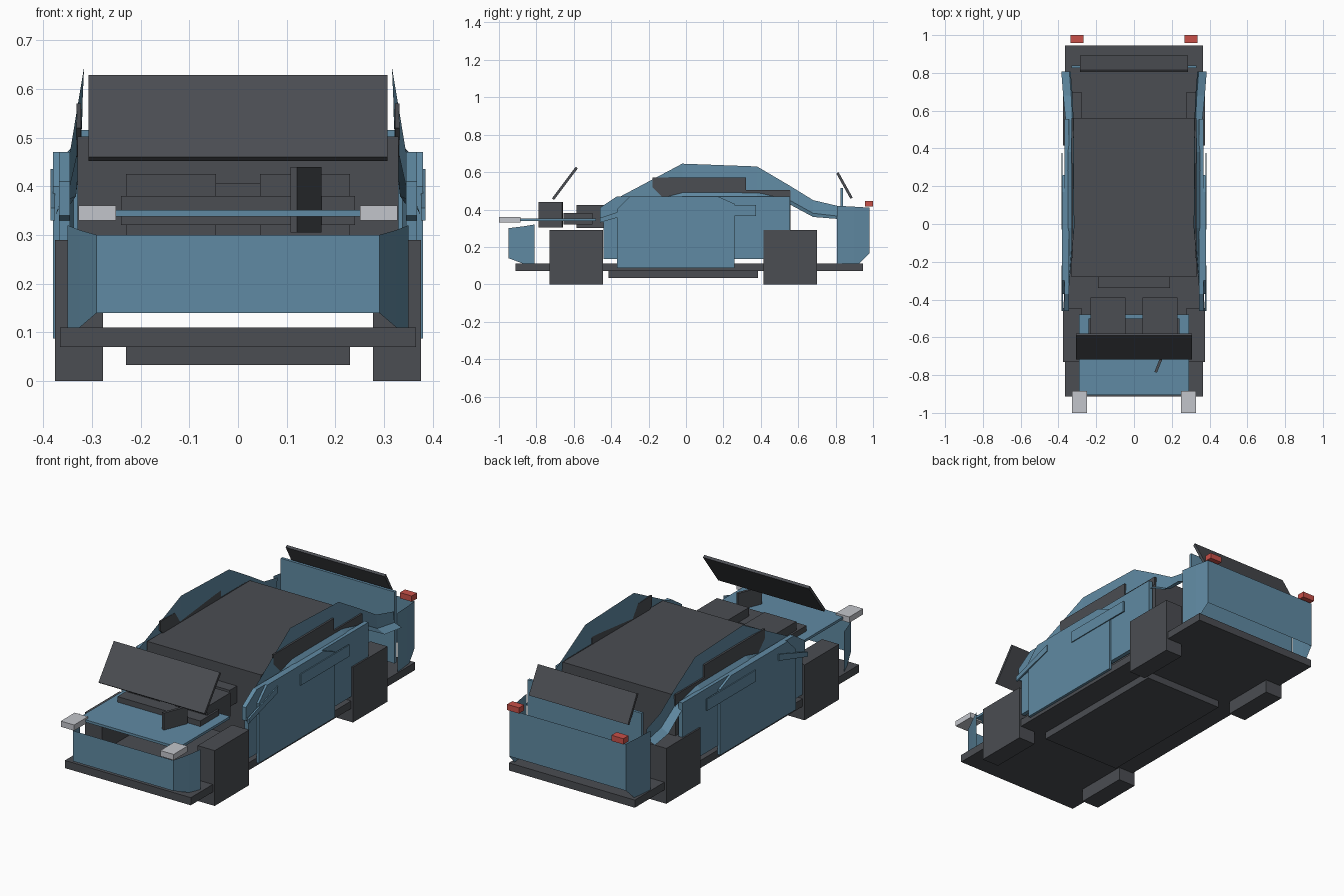
import bpy, bmesh, math
from mathutils import Matrix

if "Cube" in bpy.data.objects:
    bpy.data.objects.remove(bpy.data.objects["Cube"])


def material(name, rgb):
    m = bpy.data.materials.new(name)
    m.diffuse_color = (*rgb, 1)
    m.use_nodes = True
    m.node_tree.nodes["Principled BSDF"].inputs["Base Color"].default_value = m.diffuse_color
    return m


BLUE = material("blue paint", (0.117, 0.254, 0.366))
GREY = material("dark grey", (0.069, 0.074, 0.084))
RED = material("red lamp", (0.578, 0.08, 0.065))
LIGHT = material("pale lamp", (0.545, 0.558, 0.597))


def finish(name, bm, mat):
    me = bpy.data.meshes.new(name)
    bm.to_mesh(me)
    bm.free()
    me.materials.append(mat)
    ob = bpy.data.objects.new(name, me)
    bpy.context.collection.objects.link(ob)
    return ob


def box(name, x, y, z, mat, rot=None):
    """Box from ranges, optionally rotated about its centre."""
    bm = bmesh.new()
    bmesh.ops.create_cube(bm, size=1)
    size = [b - a for a, b in (x, y, z)]
    mid = [(a + b) / 2 for a, b in (x, y, z)]
    m = Matrix.Translation(mid)
    if rot:
        m = m @ Matrix.Rotation(rot[0], 4, rot[1])
    bm.transform(m @ Matrix.Diagonal((*size, 1)))
    return finish(name, bm, mat)


def pair(name, x, y, z, mat):
    box(name + "_right", x, y, z, mat)
    box(name + "_left", (-x[1], -x[0]), y, z, mat)


def strip(name, rows, mat):
    """Sheet lofted through rows of points."""
    bm = bmesh.new()
    grid = [[bm.verts.new(p) for p in row] for row in rows]
    for a, b in zip(grid, grid[1:]):
        for i in range(len(a) - 1):
            bm.faces.new((a[i], b[i], b[i + 1], a[i + 1]))
    bmesh.ops.recalc_face_normals(bm, faces=bm.faces)
    return finish(name, bm, mat)


def plate(name, s, x0, x1, outline, mat):
    """Side panel: a (y, z) outline extruded along x."""
    bm = bmesh.new()
    f = bm.faces.new([bm.verts.new((s * x0, y, z)) for y, z in outline])
    ext = bmesh.ops.extrude_face_region(bm, geom=[f])["geom"]
    verts = [g for g in ext if isinstance(g, bmesh.types.BMVert)]
    bmesh.ops.translate(bm, verts=verts, vec=(s * (x1 - x0), 0, 0))
    bmesh.ops.recalc_face_normals(bm, faces=bm.faces)
    return finish(name, bm, mat)


# Chassis and wheels
box("floor", (-.365, .365), (-.912, .945), (.07, .11), GREY)
box("belly_tray", (-.23, .23), (-.415, .385), (.033, .07), GREY)
pair("front_wheel", (.277, .376), (-.73, -.445), (0, .29), GREY)
pair("rear_wheel", (.277, .376), (.415, .70), (0, .29), GREY)

# Cabin and engine bay
box("cabin", (-.33, .33), (-.28, .56), (.14, .502), GREY)
box("dashboard", (-.19, .19), (-.34, -.28), (.32, .407), GREY)
pair("engine_block", (.045, .23), (-.585, -.39), (.30, .425), GREY)
box("engine_cross_box", (-.24, .24), (-.655, -.5), (.32, .38), GREY)
box("intake_plate", (.133, .147), (-.79, -.655), (.305, .44), GREY,
    (-math.radians(22), 'Z'))

# Bonnet, lamps and tailgate
box("bonnet", (-.29, .29), (-.905, -.48), (.338, .351), BLUE)
pair("headlamp", (.25, .327), (-1, -.885), (.33, .36), LIGHT)
pair("tail_lamp", (.268, .337), (.957, 1), (.415, .445), RED)
box("tailgate", (-.33, .33), (.825, .84), (.14, .515), BLUE)

# Tilted front and rear glass plates
box("front_screen", (-.307, .307), (-.753, -.542), (.533, .547), GREY,
    (math.radians(53), 'X'))
box("rear_screen", (-.287, .287), (.77, .925), (.521, .535), GREY,
    (math.radians(-61), 'X'))

# Wrap-around bumpers: plan stations (x, y, bottom, top), mirrored
bumpers = {
    "front_bumper": [(.35, -.81, .11, .32), (.325, -.87, .11, .31),
                     (.29, -.95, .14, .30)],
    "rear_bumper": [(.36, .807, .095, .42), (.35, .90, .085, .415),
                    (.338, .98, .165, .41)],
}
for name, half in bumpers.items():
    full = half + [(-x, y, a, b) for x, y, a, b in reversed(half)]
    strip(name, [[(x, y, a), (x, y, b)] for x, y, a, b in full], BLUE)

# Body sides
roof_line = [  # y, top z, bottom z, top x, bottom x
    (-.46, .41, .34, .365, .375), (-.35, .47, .36, .345, .368),
    (-.02, .645, .46, .316, .358), (.38, .63, .46, .318, .36),
    (.55, .53, .43, .32, .362), (.68, .45, .36, .325, .375),
    (.807, .42, .35, .335, .385)]
for s, side in ((1, "right"), (-1, "left")):
    rows = []
    for y, zt, zb, xt, xb in roof_line:
        rows.append([(s * xt, y, zt),
                     (s * (xt + .15 * (xb - xt)), y, zb + .22 * (zt - zb)),
                     (s * xb, y, zb)])
    strip("roof_rail_" + side, rows, BLUE)
    plate("side_window_" + side, s, .322, .332,
          [(-.18, .57), (.32, .57), (.32, .505), (.555, .505), (.555, .46),
           (-.12, .46), (-.18, .52)], GREY)
    plate("body_side_" + side, s, .345, .368,
          [(-.44, .135), (.555, .135), (.555, .47), (-.37, .47),
           (-.46, .41), (-.46, .34), (-.44, .33)], BLUE)
    plate("door_" + side, s, .366, .38,
          [(-.37, .087), (.26, .087), (.26, .43), (.17, .47), (-.3, .47),
           (-.37, .4)], BLUE)
    plate("rear_trim_" + side, s, .378, .385,
          [(-.03, .365), (.375, .365), (.375, .425), (-.03, .425)], BLUE)
    plate("front_trim_" + side, s, .376, .385,
          [(-.46, .33), (-.22, .40), (-.22, .435), (-.46, .355)], BLUE)
